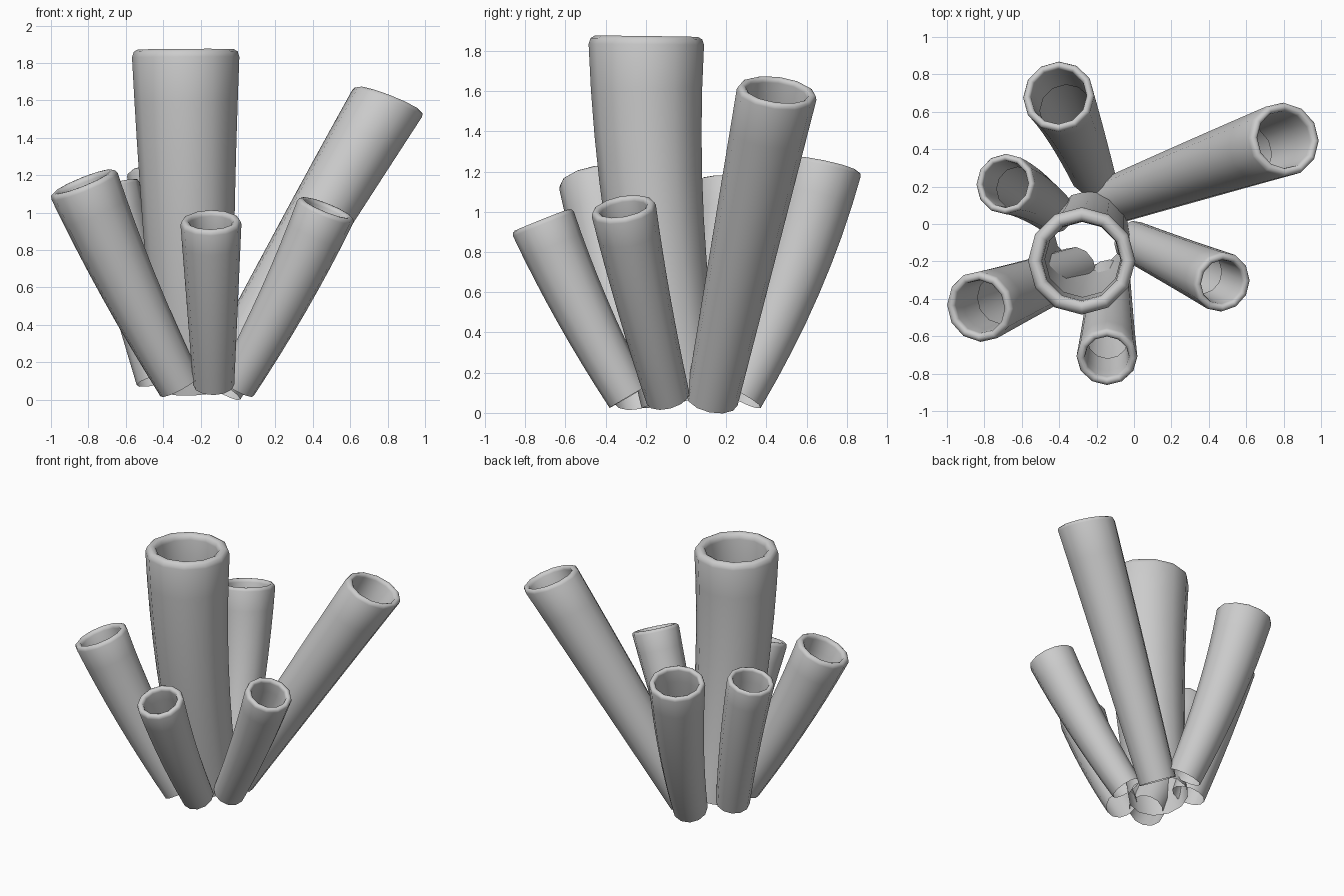
import bpy, bmesh, math
from mathutils import Vector

if "Cube" in bpy.data.objects:
    bpy.data.objects.remove(bpy.data.objects["Cube"])

SIDES = 12


def tube(name, base, top, bow, r0, r1, wall, depth, upturn=0.0):
    """Open-ended flaring tube on a bowed path, with a rounded lip and a short inner wall."""
    a, c = Vector(base), Vector(top)
    b = (a + c) / 2 + 2 * Vector(bow)

    def point(t):
        return a * (1 - t) ** 2 + b * 2 * t * (1 - t) + c * t * t

    def tangent(t):
        d = ((b - a) * (1 - t) + (c - b) * t).normalized()
        return (d + Vector((0, 0, upturn * max(0, t - 0.5) * 2))).normalized()

    length = (c - a).length
    lip = wall * 0.55
    end = 1 - lip / length
    w = r1 - wall
    # (path position, radius): outer skin, lip, inner wall
    rings = [(end * i / 8, r0 + (r1 - r0) * i / 8) for i in range(9)]
    rings += [(1 - lip * 0.3 / length, r1 - wall * 0.12),
              (1, r1 - wall * 0.4), (1, r1 - wall * 0.65),
              (1 - lip * 0.3 / length, r1 - wall * 0.92), (end, w)]
    rings += [(end - depth / length * k / 3, w - 0.01 * k / 3) for k in (1, 2, 3)]

    bm = bmesh.new()
    loops = []
    for t, r in rings:
        d = tangent(t)
        u = (Vector((1, 0, 0)) - d * d.x).normalized()
        v = d.cross(u)
        loops.append([bm.verts.new(point(t) + r * (u * math.cos(q) + v * math.sin(q)))
                      for q in (2 * math.pi * k / SIDES for k in range(SIDES))])
    for lo, hi in zip(loops, loops[1:]):
        for k in range(SIDES):
            n = (k + 1) % SIDES
            f = bm.faces.new((lo[k], lo[n], hi[n], hi[k]))
            f.smooth = True
    me = bpy.data.meshes.new(name)
    bm.to_mesh(me)
    bm.free()
    ob = bpy.data.objects.new(name, me)
    bpy.context.collection.objects.link(ob)
    return ob


# Tall central tube
tube("main_tube", (-0.23, -0.02, 0.065), (-0.28, -0.197, 1.873), (-0.01, -0.05, 0),
     0.205, 0.287, 0.075, 0.45)

# Ring of smaller tubes leaning outward
tube("right_long_tube", (-0.10, 0.13, 0.065), (0.81, 0.455, 1.605), (-0.005, 0.0, 0),
     0.13, 0.2, 0.045, 0.38, upturn=0.45)
tube("front_right_tube", (-0.01, -0.09, 0.075), (0.475, -0.313, 1.025), (0.02, -0.01, 0),
     0.11, 0.162, 0.042, 0.25, upturn=0.05)
tube("front_tube", (-0.13, -0.285, 0.08), (-0.145, -0.717, 0.96), (0, -0.02, 0),
     0.11, 0.163, 0.045, 0.23)
tube("left_front_tube", (-0.31, -0.24, 0.075), (-0.83, -0.445, 1.165), (-0.02, -0.01, 0),
     0.12, 0.191, 0.048, 0.28)
tube("left_back_tube", (-0.43, 0.06, 0.105), (-0.69, 0.215, 1.145), (0.0, 0.02, 0),
     0.115, 0.162, 0.037, 0.26)
tube("back_tube", (-0.22, 0.265, 0.08), (-0.405, 0.685, 1.235), (-0.01, 0.045, 0),
     0.12, 0.192, 0.042, 0.3)
